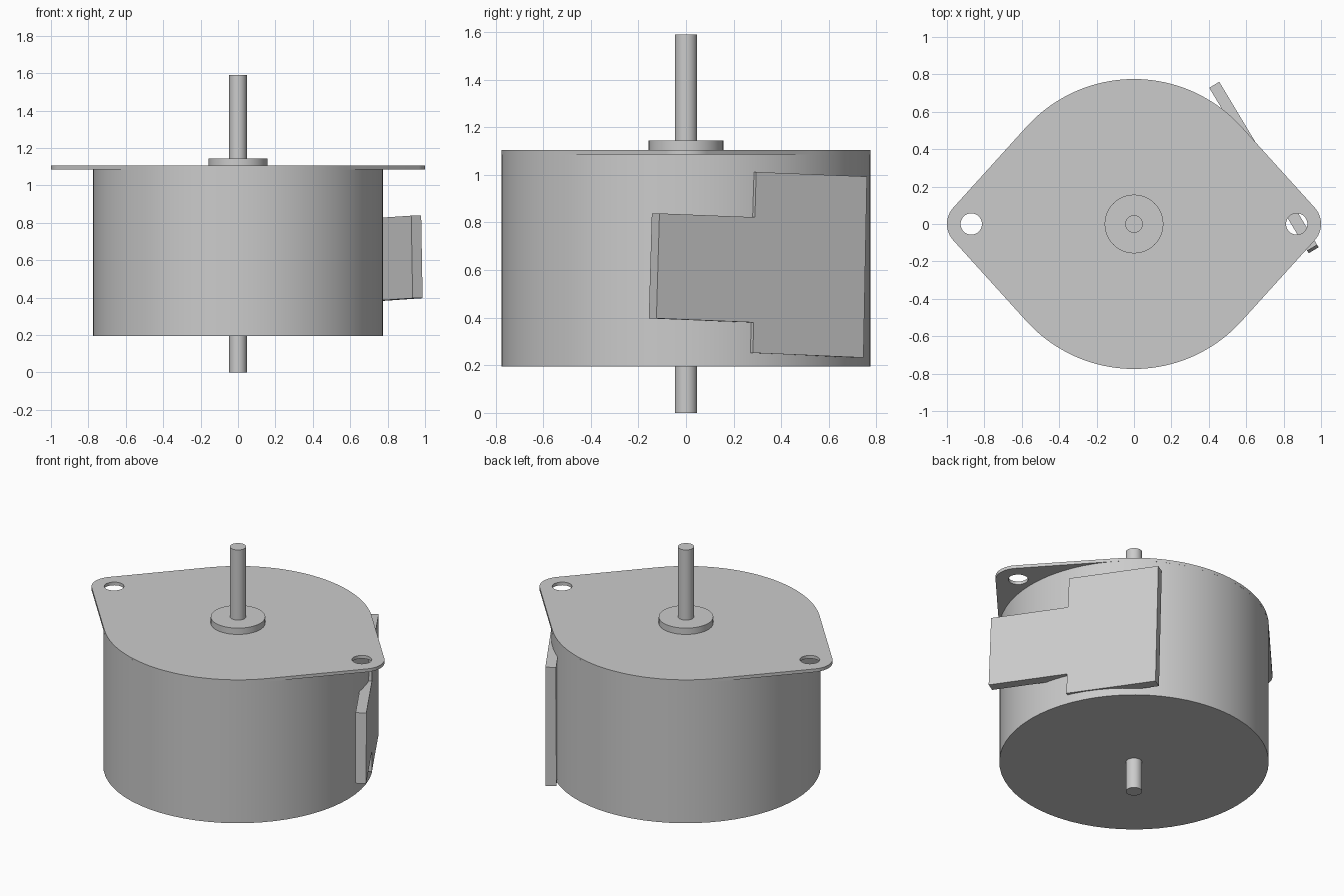
import bpy
import math
from mathutils import Matrix, Vector

old = bpy.data.objects.get("Cube")
if old:
    bpy.data.objects.remove(old, do_unlink=True)

steel = bpy.data.materials.new("grey steel")
steel.use_nodes = True
colour = (0.6, 0.6, 0.6, 1)
steel.diffuse_color = colour
steel.node_tree.nodes["Principled BSDF"].inputs["Base Color"].default_value = colour


def finish(obj, name):
    obj.name = obj.data.name = name
    obj.data.materials.clear()
    obj.data.materials.append(steel)
    bpy.ops.object.select_all(action="DESELECT")
    obj.select_set(True)
    bpy.context.view_layer.objects.active = obj
    bpy.ops.object.shade_smooth_by_angle(angle=math.radians(30))
    return obj


def cylinder(name, radius, bottom, top, sides):
    bpy.ops.mesh.primitive_cylinder_add(
        vertices=sides, radius=radius, depth=top - bottom,
        location=(0, 0, (bottom + top) / 2))
    return finish(bpy.context.object, name)


def plate(name, outlines, thickness, matrix):
    """Extrude closed flat outlines; inner outlines become holes."""
    curve = bpy.data.curves.new(name, "CURVE")
    curve.dimensions = "2D"
    curve.fill_mode = "BOTH"
    curve.extrude = thickness / 2
    for points in outlines:
        spline = curve.splines.new("POLY")
        spline.points.add(len(points) - 1)
        for point, (x, y) in zip(spline.points, points):
            point.co = (x, y, 0, 1)
        spline.use_cyclic_u = True
    obj = bpy.data.objects.new(name, curve)
    bpy.context.collection.objects.link(obj)
    bpy.ops.object.select_all(action="DESELECT")
    obj.select_set(True)
    bpy.context.view_layer.objects.active = obj
    bpy.ops.object.convert(target="MESH")
    obj = bpy.context.object
    obj.matrix_world = matrix
    return finish(obj, name)


def arc(cx, radius, start, end, steps):
    angles = [start + (end - start) * i / steps for i in range(steps + 1)]
    return [(cx + radius * math.cos(a), radius * math.sin(a)) for a in angles]


# Motor can, bearing boss and the shaft running through both ends
R = 0.775
cylinder("motor_can", R, 0.195, 1.095, 64)
cylinder("bearing_boss", 0.157, 1.1, 1.145, 48)
cylinder("shaft", 0.047, 0, 1.59, 32)

# Mounting flange: large disc joined by tangents to two drilled ears
EAR_X, EAR_R, HOLE_R = 0.87, 0.13, 0.057
t = math.acos((R - EAR_R) / EAR_X)
rim = (arc(EAR_X, EAR_R, -t, t, 16)
       + arc(0, R, t, math.pi - t, 32)
       + arc(-EAR_X, EAR_R, math.pi - t, math.pi + t, 16)
       + arc(0, R, math.pi + t, 2 * math.pi - t, 32))
holes = [arc(s * EAR_X, HOLE_R, 0, 2 * math.pi, 32)[:-1] for s in (-1, 1)]
plate("mounting_flange", [rim] + holes, 0.02, Matrix.Translation((0, 0, 1.095)))

# Stepped terminal cover, slightly askew and tangent to the can
cover = [(0.417, 0.993), (-0.126, 1.012), (-0.132, 0.822), (-0.6, 0.838),
         (-0.615, 0.397), (-0.138, 0.38), (-0.142, 0.252), (0.4, 0.232)]
normal = Vector((0.857, 0.515, 0)).normalized()
along = Vector((-normal.y, normal.x, 0))
thick = 0.062
place = Matrix((along, Vector((0, 0, 1)), normal)).transposed().to_4x4()
place.translation = normal * (0.782 - thick / 2)
plate("terminal_cover", [cover], thick, place)
